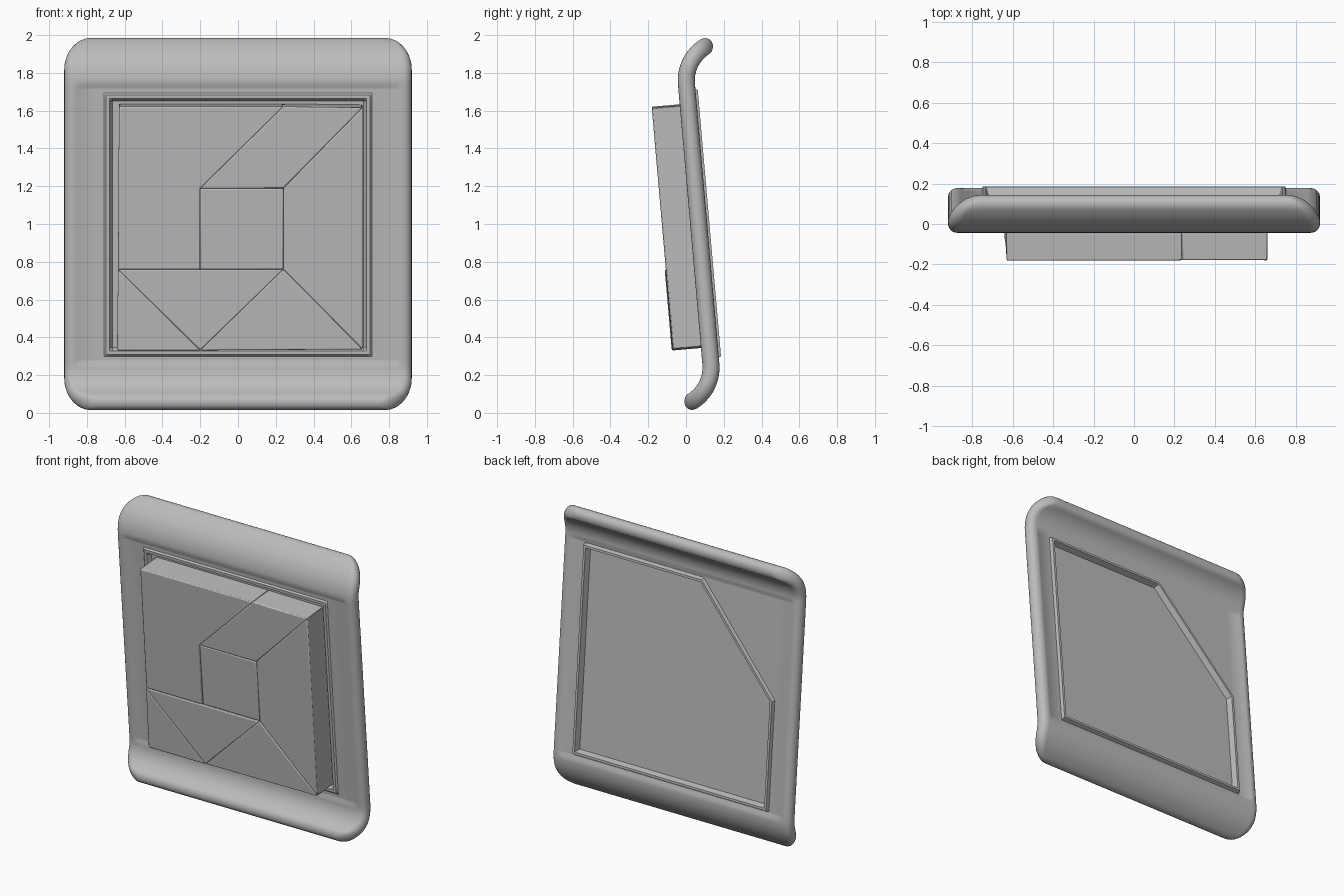
import bpy, bmesh, math
from mathutils import Vector

cube = bpy.data.objects.get("Cube")
if cube:
    bpy.data.objects.remove(cube, do_unlink=True)

mat = bpy.data.materials.new("plain grey")
mat.use_nodes = True
grey = (0.5, 0.5, 0.5, 1)
mat.diffuse_color = grey
mat.node_tree.nodes["Principled BSDF"].inputs["Base Color"].default_value = grey

# Leaning panel frame: UP runs along the panel, OUT points to its front
TILT = 0.087
CENTRE = Vector((0, 0.067, 1))
UP = Vector((0, -math.sin(TILT), math.cos(TILT)))
OUT = Vector((0, -math.cos(TILT), -math.sin(TILT)))
FLAT, CURL, LENGTH = 0.745, 0.21, 1.02
HALF_W, HALF_T = 0.92, 0.045


def place(x, s, n):
    """Panel coordinates to space, bending both ends into curls."""
    sign = 1 if s > 0 else -1
    a = max(0, abs(s) - FLAT) / CURL
    along = sign * (min(abs(s), FLAT) + CURL * math.sin(a))
    back = sign * CURL * (1 - math.cos(a))
    normal = OUT * math.cos(a) + UP * math.sin(a)
    return CENTRE + Vector((x, 0, 0)) + UP * along - OUT * back + normal * n


def finish(bm, name, bevel=0):
    bmesh.ops.recalc_face_normals(bm, faces=bm.faces)
    mesh = bpy.data.meshes.new(name)
    bm.to_mesh(mesh)
    bm.free()
    obj = bpy.data.objects.new(name, mesh)
    bpy.context.collection.objects.link(obj)
    mesh.materials.append(mat)
    if bevel:
        mod = obj.modifiers.new("edge", "BEVEL")
        mod.width, mod.segments = bevel, 2
    bpy.ops.object.select_all(action="DESELECT")
    obj.select_set(True)
    bpy.context.view_layer.objects.active = obj
    bpy.ops.object.shade_smooth_by_angle(angle=math.radians(35))
    return obj


def prism(name, pts, n0, n1, bevel=0):
    bm = bmesh.new()
    low, high = [[bm.verts.new(place(x, s, n)) for x, s in pts] for n in (n0, n1)]
    bm.faces.new(low)
    bm.faces.new(high)
    for i in range(len(pts)):
        j = (i + 1) % len(pts)
        bm.faces.new((low[i], low[j], high[j], high[i]))
    return finish(bm, name, bevel)


# Tray sheet: lofted rows with stepped recesses on both sides
def inside(x, s, hx, hs):
    return abs(x) < hx + 1e-4 and abs(s) < hs + 1e-4


def front_drop(x, s):
    if inside(x, s, 0.665, 0.655):
        return 0.03
    if inside(x, s, 0.70, 0.69):
        return 0
    return 0.01 if inside(x, s, 0.84, 0.725) else 0


def back_drop(x, s):
    if inside(x, s, 0.74, 0.71):
        return 0.03
    return 0.01 if inside(x, s, 0.84, 0.725) else 0


steps_x = [0.665, 0.68, 0.70, 0.71, 0.74, 0.75, 0.84, 0.86]
steps_s = [0.655, 0.67, 0.69, 0.70, 0.71, 0.72, 0.725, 0.745]
cap = [LENGTH - HALF_T * (1 - math.cos(k * math.pi / 12)) for k in range(7)]
corner = [FLAT + k * 0.0218 for k in range(1, 11)]
half_rows = sorted(steps_s + cap + corner)
rows = [-s for s in reversed(half_rows)] + half_rows
cols = [-x for x in reversed(steps_x)] + steps_x

bm = bmesh.new()
loops = []
for s in rows:
    d = LENGTH - abs(s)
    h = math.sqrt(max(0, HALF_T ** 2 - max(0, HALF_T - d) ** 2))
    c = max(0, 1 - d / 0.2)
    w = HALF_W - 0.17 * (1 - math.sqrt(max(0, 1 - c * c)))
    lim = w - h
    xs = [max(-lim, min(lim, x)) for x in cols]
    ring = [(x, h - front_drop(c0, s)) for x, c0 in zip(xs, cols)]
    arc = [math.pi * k / 10 for k in range(11)]
    ring += [(lim + h * math.sin(a), h * math.cos(a)) for a in arc]
    ring += [(x, -h + back_drop(c0, s)) for x, c0 in zip(xs[::-1], cols[::-1])]
    ring += [(-lim - h * math.sin(a), -h * math.cos(a)) for a in arc]
    loops.append([bm.verts.new(place(x, s, n)) for x, n in ring])
for a, b in zip(loops, loops[1:]):
    for i in range(len(a)):
        j = (i + 1) % len(a)
        bm.faces.new((a[i], a[j], b[j], b[i]))
bmesh.ops.remove_doubles(bm, verts=bm.verts, dist=1e-5)
finish(bm, "tray_sheet")

# Raised lip on the back with one cut corner
lip = [(-0.76, -0.72), (0.76, -0.72), (0.76, 0.72), (-0.17, 0.72), (-0.76, 0.04)]
bm = bmesh.new()
face = bm.faces.new([bm.verts.new(place(x, s, -0.02)) for x, s in lip])
face.normal_update()
if face.normal.dot(OUT) > 0:
    face.normal_flip()
for thick, depth in ((0.012, 0.037), (0.016, 0), (0.012, -0.04)):
    bmesh.ops.inset_region(bm, faces=[face], thickness=thick, depth=depth,
                           use_boundary=True, use_even_offset=True)
finish(bm, "back_lip")
prism("back_corner_fill", [(-0.76, 0.03), (-0.16, 0.72), (-0.76, 0.72)], -0.01, -0.035)

# Seven puzzle pieces, outlined by shared corners
P = dict(a=(-0.63, 0.64), b=(0.24, 0.64), c=(0.66, 0.635), d=(0.24, 0.205),
         e=(-0.2, 0.205), f=(-0.2, -0.225), g=(-0.635, -0.225), h=(0.24, -0.225),
         i=(0.66, -0.65), j=(-0.2, -0.655), k=(-0.64, -0.655))
pieces = [("upper_left_piece", "abefg", 0.194), ("slanted_piece", "bcde", 0.192),
          ("square_piece", "edhf", 0.190), ("right_piece", "cihd", 0.194),
          ("middle_triangle_piece", "ghj", 0.200), ("small_triangle_piece", "gjk", 0.199),
          ("lower_triangle_piece", "hij", 0.196)]
for name, corners, top in pieces:
    prism(name, [P[q] for q in corners], 0.01, top, 0.007)
